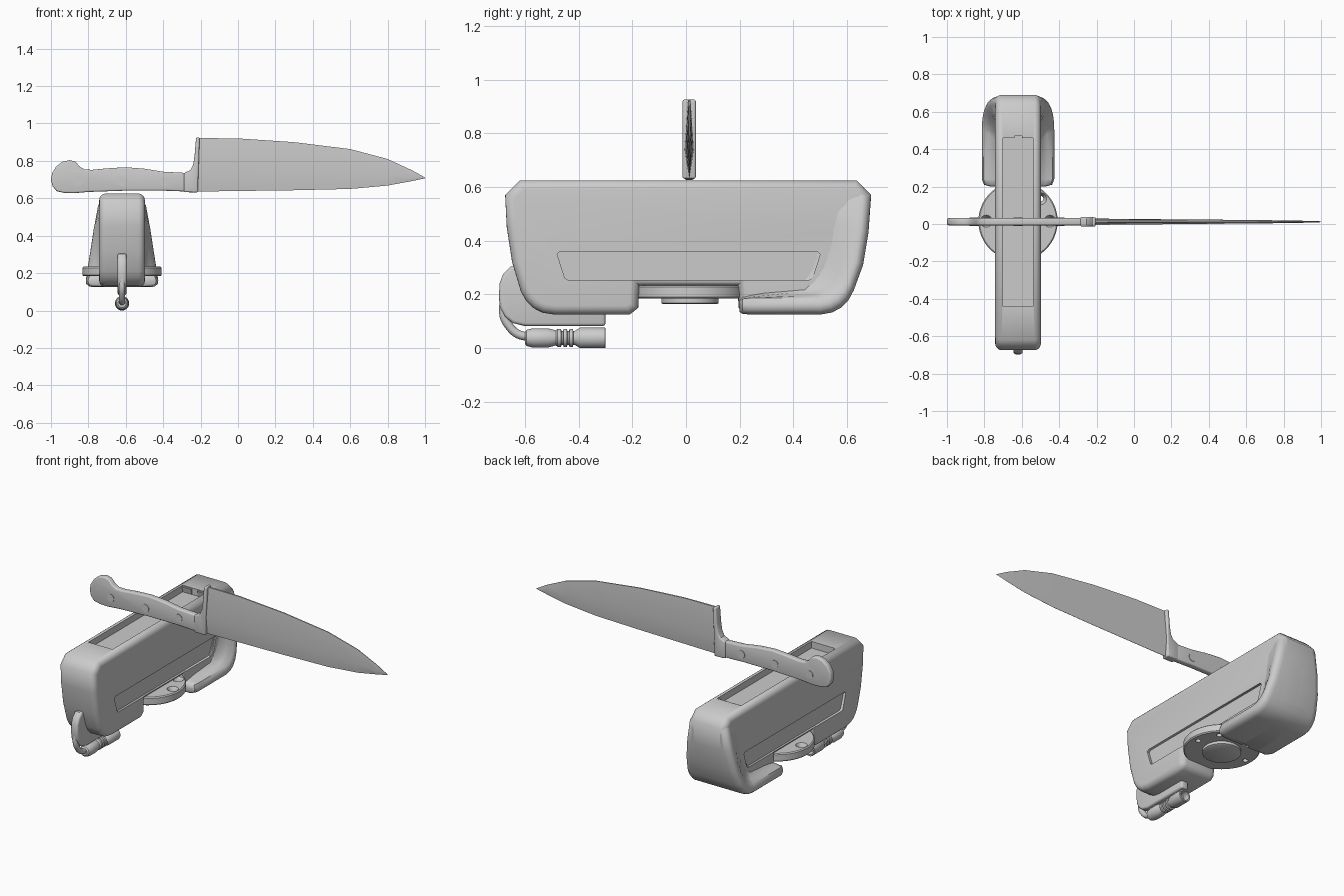
import bpy, bmesh, math
from mathutils import Vector

if "Cube" in bpy.data.objects:
    bpy.data.objects.remove(bpy.data.objects["Cube"], do_unlink=True)

grey = bpy.data.materials.new("light_grey")
grey.use_nodes = True
grey.diffuse_color = (0.6, 0.6, 0.6, 1)
grey.node_tree.nodes["Principled BSDF"].inputs["Base Color"].default_value = (0.6, 0.6, 0.6, 1)

CX = -0.62      # middle of the housing across x
KY = 0.012      # middle of the knife in depth


def loft(name, *stacks):
    """Skin one or more stacks of closed rings, capping both ends."""
    bm = bmesh.new()
    for rings in stacks:
        rows = [[bm.verts.new(p) for p in ring] for ring in rings]
        n = len(rows[0])
        for a, b in zip(rows, rows[1:]):
            for i in range(n):
                j = (i + 1) % n
                bm.faces.new((a[i], a[j], b[j], b[i]))
        bm.faces.new(rows[0])
        bm.faces.new(rows[-1])
    bmesh.ops.recalc_face_normals(bm, faces=bm.faces)
    mesh = bpy.data.meshes.new(name)
    bm.to_mesh(mesh)
    bm.free()
    mesh.materials.append(grey)
    ob = bpy.data.objects.new(name, mesh)
    bpy.context.collection.objects.link(ob)
    return ob


def side_prism(name, pts, x0, x1):
    return loft(name, [[(x, y, z) for y, z in pts] for x in (x0, x1)])


def front_prism(name, pts, half):
    return loft(name, [[(x, y, z) for x, z in pts] for y in (KY - half, KY + half)])


def inset(pts, d):
    """Move a counterclockwise outline inward by d."""
    out = []
    for i, p in enumerate(pts):
        p = Vector(p)
        a = (p - Vector(pts[i - 1])).normalized()
        b = (Vector(pts[(i + 1) % len(pts)]) - p).normalized()
        na, nb = Vector((-a.y, a.x)), Vector((-b.y, b.x))
        out.append(p + (na + nb) * d / (1 + na.dot(nb)))
    return out


def rounded_slab(name, pts, half, radius, steps=5):
    """Extrude an outline to both sides with rounded rims."""
    rim = [math.pi / 2 * k / steps for k in range(steps + 1)]
    shape = [(half - radius + radius * math.sin(t), radius * (1 - math.cos(t))) for t in rim]
    shape = [(-x, d) for x, d in reversed(shape)] + shape
    return loft(name, [[(CX + x, p[0], p[1]) for p in inset(pts, d)] for x, d in shape])


def turned(name, axis, centre, profile, sides=40):
    """Lathe a list of (radius, position) along the y or z axis."""
    rings = []
    for r, t in profile:
        ring = []
        for i in range(sides):
            a = math.tau * i / sides
            u, v = r * math.cos(a), r * math.sin(a)
            ring.append((centre[0] + u, centre[1] + v, t) if axis == "z"
                        else (centre[0] + u, t, centre[1] + v))
        rings.append(ring)
    return loft(name, rings)


def finish(ob, bevel=0, segments=4, cutters=(), angle=35):
    """Round the edges, cut the recesses, then smooth the shading."""
    if bevel:
        m = ob.modifiers.new("round", "BEVEL")
        m.width, m.segments = bevel, segments
        m.limit_method, m.angle_limit = "ANGLE", math.radians(50)
        m.use_clamp_overlap = False
    for c in cutters:
        c.hide_render = True
        m = ob.modifiers.new("cut", "BOOLEAN")
        m.object, m.operation, m.solver = c, "DIFFERENCE", "EXACT"
    bpy.ops.object.select_all(action="DESELECT")
    ob.select_set(True)
    bpy.context.view_layer.objects.active = ob
    bpy.ops.object.convert(target="MESH")
    bpy.ops.object.shade_smooth_by_angle(angle=math.radians(angle))
    for c in cutters:
        bpy.data.objects.remove(c, do_unlink=True)


# Housing: rounded slab with a notch underneath
back_curve = [(0.5, 0.125), (0.545, 0.133), (0.58, 0.152), (0.605, 0.178), (0.625, 0.215),
              (0.66, 0.31), (0.68, 0.43), (0.69, 0.57), (0.636, 0.625)]
front_curve = [(-0.62, 0.625), (-0.674, 0.57), (-0.668, 0.45), (-0.648, 0.32), (-0.615, 0.21),
               (-0.595, 0.175), (-0.57, 0.15), (-0.535, 0.132), (-0.49, 0.125)]
notch = [(-0.21, 0.125), (-0.178, 0.15), (-0.174, 0.232), (0.192, 0.232), (0.196, 0.15), (0.228, 0.125)]
housing = rounded_slab("housing", back_curve + front_curve + notch, 0.122, 0.034)

# Recesses: a shallow strip on each side and a tray in the top
strip = [(-0.48, 0.35), (-0.47, 0.36), (0.49, 0.36), (0.5, 0.35), (0.472, 0.262),
         (0.46, 0.254), (-0.44, 0.254), (-0.452, 0.262)]
cuts = [side_prism("side_cutter", strip, CX + s * 0.107, CX + s * 0.2) for s in (-1, 1)]
tray = [(-0.44, 0.585), (0.47, 0.585), (0.47, 0.7), (-0.44, 0.7)]
cuts.append(side_prism("tray_cutter", tray, CX - 0.081, CX + 0.081))
finish(housing, cutters=cuts, angle=50)

# Flared foot: a strip sweeping along the bottom and up the back on both sides
stations = [  # outer rim, shoulder, foot of the fillet, width factor
    ((0.2, 0.135), (0.2, 0.175), (0.2, 0.185), 0.75),
    ((0.21, 0.128), (0.21, 0.183), (0.21, 0.193), 0.94),
    ((0.24, 0.125), (0.24, 0.187), (0.24, 0.2), 1),
    ((0.5, 0.125), (0.5, 0.187), (0.42, 0.23), 1),
    ((0.545, 0.133), (0.53, 0.194), (0.455, 0.265), 1),
    ((0.58, 0.152), (0.555, 0.21), (0.475, 0.3), 1),
    ((0.605, 0.178), (0.575, 0.23), (0.487, 0.335), 1),
    ((0.625, 0.215), (0.593, 0.26), (0.493, 0.37), 1),
    ((0.66, 0.31), (0.615, 0.33), (0.495, 0.42), 1),
    ((0.68, 0.43), (0.63, 0.44), (0.49, 0.48), 1),
    ((0.689, 0.565), (0.64, 0.56), (0.475, 0.56), 0.97),
    ((0.638, 0.62), (0.61, 0.62), (0.46, 0.62), 0.74)]


def foot_section(side, outer, shoulder, foot, factor):
    o, s, f = Vector(outer), Vector(shoulder), Vector(foot)

    def wide(p):
        return factor * (0.122 + 0.153 * (0.625 - p.y))
    ho, hs, base = wide(o), wide(s), 0.112 * factor
    section = [(o, 0.02), (o, ho - 0.04), (o.lerp(s, 0.08), ho - 0.022), (o.lerp(s, 0.28), ho - 0.007),
               (o.lerp(s, 0.6), (ho + hs) / 2), (s, hs - 0.004),
               (s.lerp(f, 0.25), hs + (base - hs) * 0.45), (s.lerp(f, 0.6), hs + (base - hs) * 0.82),
               (f, base), (f, 0.02)]
    return [(CX + side * x, p.x, p.y) for p, x in section]


flare = loft("flared_foot", *[[foot_section(s, *st) for st in stations] for s in (-1, 1)])
finish(flare, angle=45)

# Mounting disc with countersunk screw holes, and the boss beneath it
MY = 0.015
disc = turned("mounting_disc", "z", (CX, MY), [(0.206, 0.184), (0.212, 0.19), (0.212, 0.228), (0.206, 0.234)], 64)
holes = []
for deg in (0, 45, 180):
    a = math.radians(deg)
    at = (CX + 0.17 * math.cos(a), MY + 0.17 * math.sin(a))
    holes.append(turned("hole_cutter", "z", at, [(0.015, 0.15), (0.015, 0.205), (0.036, 0.24)], 24))
finish(disc, cutters=holes)
finish(turned("disc_boss", "z", (CX, MY), [(0.1, 0.164), (0.107, 0.168), (0.107, 0.19)], 48))

# Cord guide under the front end
guide = [(-0.3, 0.082), (-0.6, 0.082), (-0.645, 0.093), (-0.675, 0.117), (-0.692, 0.15), (-0.697, 0.19),
         (-0.695, 0.24), (-0.682, 0.275), (-0.655, 0.303), (-0.62, 0.308), (-0.3, 0.3)]
finish(side_prism("cord_guide", guide, CX - 0.024, CX + 0.024), 0.012, 3)

# Cord bending round to the plug
curve = bpy.data.curves.new("cord", "CURVE")
curve.dimensions = "3D"
curve.bevel_depth, curve.bevel_resolution, curve.use_fill_caps = 0.016, 4, True
spline = curve.splines.new("BEZIER")
path = [(-0.681, 0.19), (-0.668, 0.095), (-0.57, 0.042)]
spline.bezier_points.add(len(path) - 1)
for bp, (y, z) in zip(spline.bezier_points, path):
    bp.co = (CX, y, z)
    bp.handle_left_type = bp.handle_right_type = "AUTO"
spline.bezier_points[-1].handle_left_type = "FREE"
spline.bezier_points[-1].handle_left = (CX, -0.63, 0.043)
curve.materials.append(grey)
cord = bpy.data.objects.new("cord", curve)
bpy.context.collection.objects.link(cord)
finish(cord)

# Plug: sleeve, ribbed strain relief and open socket
profile = [(0.022, -0.6), (0.03, -0.594), (0.036, -0.57), (0.036, -0.515), (0.028, -0.485)]
for i in range(3):
    y = -0.478 + i * 0.022
    profile += [(0.034, y), (0.034, y + 0.012), (0.026, y + 0.014), (0.026, y + 0.02)]
profile += [(0.03, -0.408), (0.038, -0.395), (0.038, -0.302), (0.036, -0.3), (0.028, -0.3), (0.028, -0.34)]
finish(turned("plug", "y", (CX, 0.038), profile, 28))

# Knife handle with a rounded pommel
handle = [(-0.93, 0.629), (-0.97, 0.638), (-0.992, 0.665), (-1.0, 0.7), (-0.993, 0.735), (-0.972, 0.77),
          (-0.94, 0.795), (-0.9, 0.804), (-0.868, 0.795), (-0.845, 0.768), (-0.82, 0.754), (-0.78, 0.752),
          (-0.7, 0.76), (-0.6, 0.766), (-0.5, 0.758), (-0.4, 0.742), (-0.27, 0.735),
          (-0.27, 0.636), (-0.4, 0.641), (-0.6, 0.641), (-0.8, 0.634), (-0.88, 0.627)]
finish(front_prism("knife_handle", handle, 0.019), 0.009, 3)

# Bolster rising between handle and blade
bolster = [(-0.288, 0.633), (-0.215, 0.631), (-0.205, 0.926), (-0.224, 0.926), (-0.232, 0.83),
           (-0.24, 0.778), (-0.255, 0.75), (-0.288, 0.736)]
finish(front_prism("bolster", bolster, 0.025), 0.008, 3)

# Rivets through the handle
for i, x in enumerate((-0.855, -0.62, -0.395)):
    finish(turned("rivet_%d" % (i + 1), "y", (x, 0.688), [(0.024, KY - 0.022), (0.024, KY + 0.022)], 24))

# Blade: lens-shaped section narrowing to the tip
blade_rows = [(-0.215, 0.922, 0.636), (0, 0.92, 0.639), (0.3, 0.9, 0.643), (0.6, 0.863, 0.65),
              (0.8, 0.81, 0.668), (0.93, 0.75, 0.692), (1.0, 0.711, 0.707)]
rings = []
for i, (x, top, low) in enumerate(blade_rows):
    mid, half = low + 0.36 * (top - low), 0.017 * (1 - i / 7)
    rings.append([(x, KY + w * half, z) for z, w in
                  ((top, -0.3), (mid, -1), (low, -0.06), (low, 0.06), (mid, 1), (top, 0.3))])
finish(loft("knife_blade", rings))
